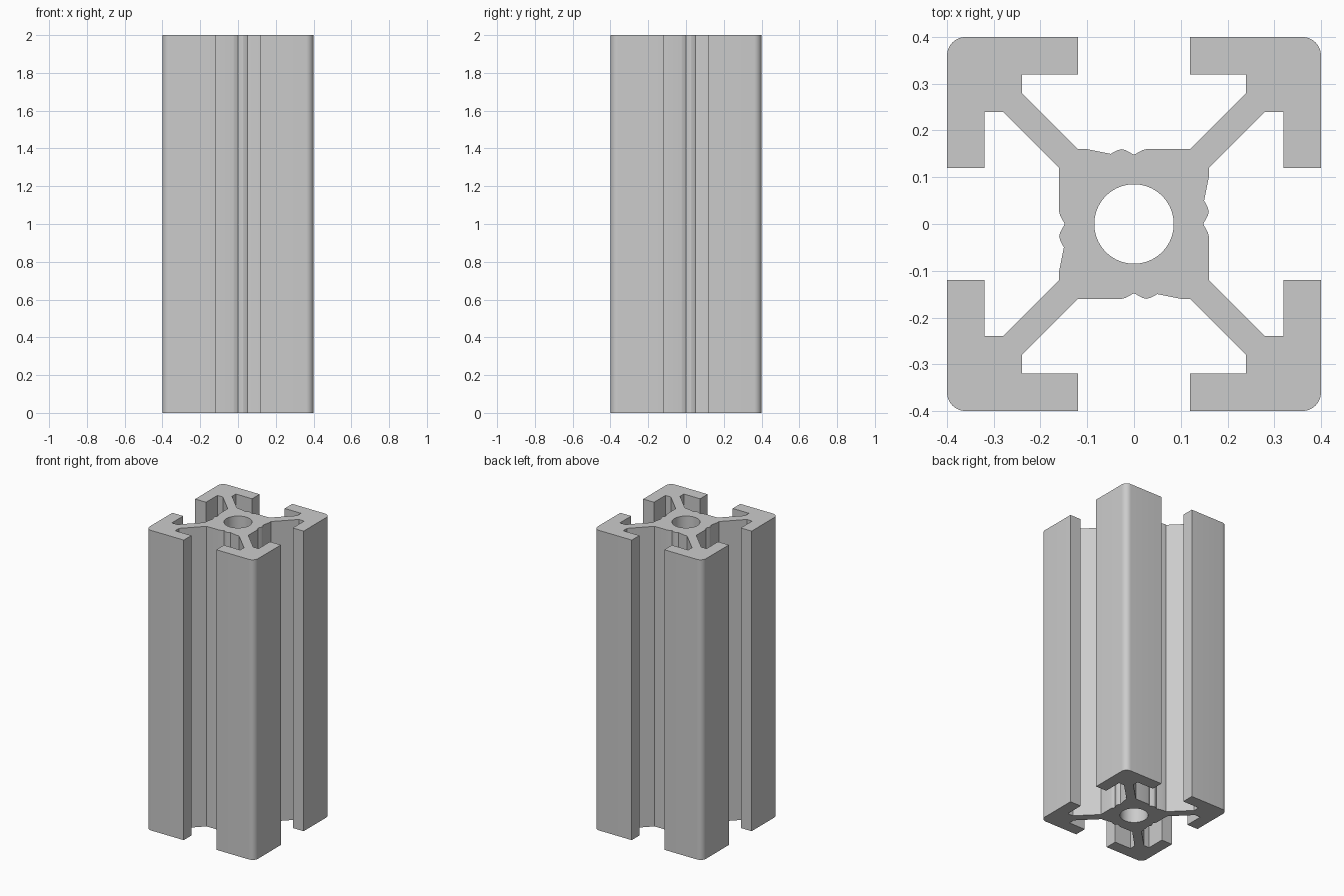
import bpy, bmesh
from math import cos, sin, pi, radians

cube = bpy.data.objects.get("Cube")
if cube:
    bpy.data.objects.remove(cube, do_unlink=True)

HEIGHT = 2.0
BORE_RADIUS = 0.085


def arc(cx, cy, r, start, end, steps):
    """Points on an arc, angles in degrees."""
    angles = [radians(start + (end - start) * i / steps) for i in range(steps + 1)]
    return [(cx + r * cos(a), cy + r * sin(a)) for a in angles]


# One quarter of the outline, clockwise: grooved core face, web, slot lip, corner, slot lip
core_face = [(-0.12, 0.16), (-0.10, 0.16), (-0.05, 0.15),
             (-0.035, 0.158), (-0.026, 0.16), (-0.018, 0.158), (0, 0.148),
             (0.018, 0.158), (0.026, 0.16), (0.12, 0.16)]
upper_lip = [(0.24, 0.28), (0.24, 0.32), (0.12, 0.32), (0.12, 0.40)]
corner = arc(0.36, 0.36, 0.04, 90, 0, 8)
side_lip = [(0.40, 0.12), (0.32, 0.12), (0.32, 0.24), (0.28, 0.24)]
quarter = core_face + upper_lip + corner + side_lip

# Repeat the quarter around the axis
outline = []
for turn in range(4):
    outline += quarter
    quarter = [(y, -x) for x, y in quarter]
bore = arc(0, 0, BORE_RADIUS, 0, 360, 64)[:-1]

# Walls of the outline and bore, then both end caps
bm = bmesh.new()
caps = [[], []]
for loop in (outline, bore):
    rings = [[bm.verts.new((x, y, z)) for x, y in loop] for z in (0, HEIGHT)]
    low, high = rings
    for i in range(len(loop)):
        j = (i + 1) % len(loop)
        bm.faces.new((low[i], low[j], high[j], high[i]))
        for cap, ring in zip(caps, rings):
            cap.append(bm.edges.get((ring[i], ring[j])))
for cap in caps:
    bmesh.ops.triangle_fill(bm, edges=cap, use_beauty=True)
bmesh.ops.recalc_face_normals(bm, faces=bm.faces[:])

mesh = bpy.data.meshes.new("slotted_extrusion")
bm.to_mesh(mesh)
bm.free()
extrusion = bpy.data.objects.new("slotted_extrusion", mesh)
bpy.context.collection.objects.link(extrusion)

# Plain aluminium grey
grey = bpy.data.materials.new("aluminium_grey")
grey.use_nodes = True
colour = (0.6, 0.6, 0.6, 1)
grey.diffuse_color = colour
grey.node_tree.nodes["Principled BSDF"].inputs["Base Color"].default_value = colour
mesh.materials.append(grey)

# Smooth rounded corners and bore, sharp edges elsewhere
bpy.ops.object.select_all(action='DESELECT')
extrusion.select_set(True)
bpy.context.view_layer.objects.active = extrusion
bpy.ops.object.shade_smooth_by_angle(angle=radians(25))
